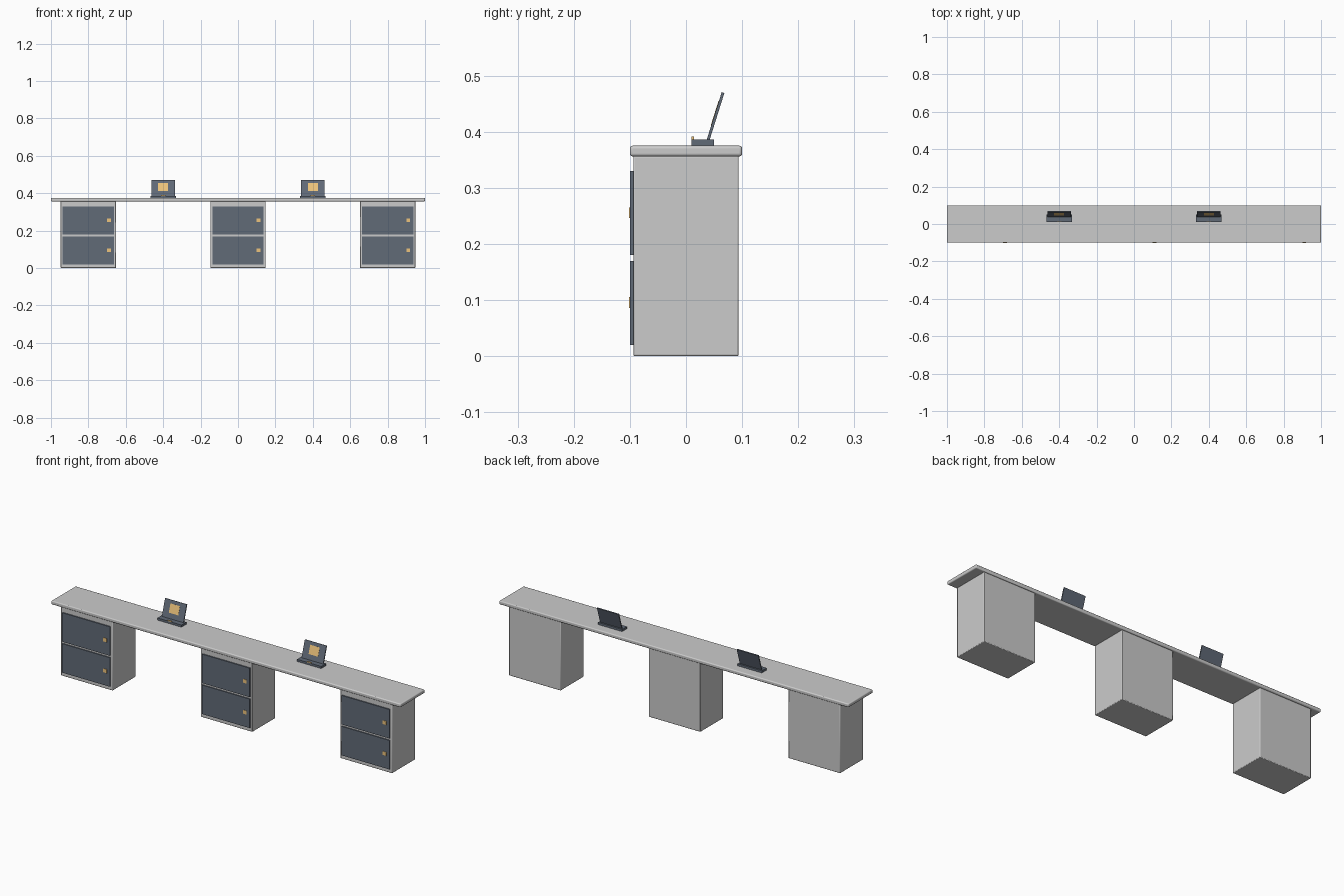
import bpy, math
from mathutils import Matrix, Vector

if "Cube" in bpy.data.objects:
    bpy.data.objects.remove(bpy.data.objects["Cube"])


def material(name, rgb):
    m = bpy.data.materials.new(name)
    m.diffuse_color = (*rgb, 1)
    m.use_nodes = True
    m.node_tree.nodes["Principled BSDF"].inputs["Base Color"].default_value = m.diffuse_color
    return m


SLATE = material("slate", (0.12, 0.145, 0.185))
TAN = material("tan", (0.85, 0.55, 0.2))


def box(name, x, y, z, mat=None, bevel=0.0, segments=2):
    """Box from (min, max) ranges on each axis."""
    lo, hi = Vector((x[0], y[0], z[0])), Vector((x[1], y[1], z[1]))
    bpy.ops.mesh.primitive_cube_add(size=1, location=(lo + hi) / 2)
    ob = bpy.context.object
    ob.name = name
    ob.data.transform(Matrix.Diagonal((*(hi - lo), 1)))
    if mat:
        ob.data.materials.append(mat)
    if bevel:
        mod = ob.modifiers.new("bevel", 'BEVEL')
        mod.width, mod.segments = bevel, segments
        bpy.ops.object.shade_smooth_by_angle()
    return ob


def tilt(ob, pivot, angle):
    """Lean a part backwards around a hinge line parallel to x."""
    p = Matrix.Translation(pivot)
    ob.matrix_world = p @ Matrix.Rotation(angle, 4, 'X') @ p.inverted() @ Matrix.Translation(ob.location)


# Long counter top
box("counter_top", (-1, 1), (-0.1, 0.1), (0.356, 0.375), bevel=0.005, segments=3)

# Three cabinets, each with two drawers and knobs
for i, cx in enumerate((-0.8, 0, 0.8)):
    box(f"cabinet_{i}", (cx - 0.148, cx + 0.148), (-0.094, 0.094), (0, 0.357), bevel=0.003)
    for j, z in enumerate((0.02, 0.18)):
        box(f"drawer_{i}_{j}", (cx - 0.137, cx + 0.137), (-0.1, -0.093), (z, z + 0.15), SLATE)
        box(f"knob_{i}_{j}", (cx + 0.1, cx + 0.12), (-0.102, -0.096), (z + 0.066, z + 0.085), TAN)

# Two small terminals with leaning screens
for i, cx in enumerate((-0.4, 0.4)):
    box(f"terminal_base_{i}", (cx - 0.069, cx + 0.069), (0.01, 0.05), (0.374, 0.386), SLATE)
    box(f"terminal_tab_{i}", (cx - 0.012, cx + 0.012), (0.01, 0.014), (0.386, 0.391), TAN)
    hinge = Vector((cx, 0.0385, 0.384))
    screen = box(f"screen_{i}", (cx - 0.062, cx + 0.062), (0.0365, 0.0415), (0.382, 0.474), SLATE)
    panel = box(f"screen_panel_{i}", (cx - 0.027, cx + 0.027), (0.0357, 0.0375), (0.412, 0.457), TAN)
    for ob in (screen, panel):
        tilt(ob, hinge, -math.radians(17.5))
